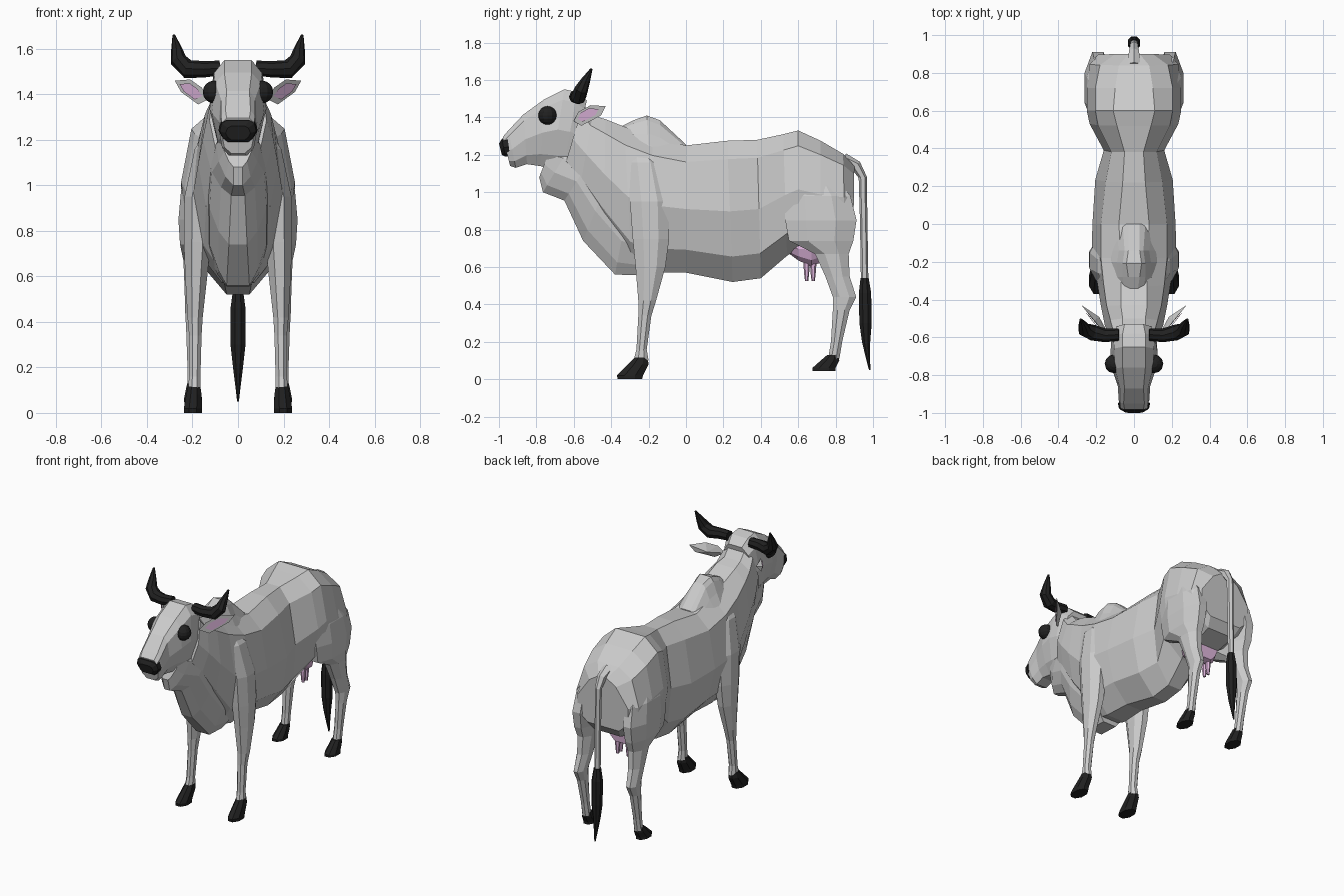
import bpy, bmesh
from math import cos, sin, tau
from mathutils import Vector

def material(name, rgb):
    m = bpy.data.materials.new(name)
    m.diffuse_color = (*rgb, 1)
    return m

HIDE = material("pale_hide", (1.0, 0.98, 0.98))
BLACK = material("black", (0.015, 0.015, 0.015))
PINK = material("pink", (0.76, 0.48, 0.74))

def finish(name, bm, mat):
    bmesh.ops.recalc_face_normals(bm, faces=bm.faces)
    me = bpy.data.meshes.new(name)
    bm.to_mesh(me)
    bm.free()
    me.materials.append(mat)
    ob = bpy.data.objects.new(name, me)
    bpy.context.collection.objects.link(ob)
    return ob

def loft(name, rings, mat=HIDE):
    """Skin closed rings of equal point count and cap both ends."""
    bm = bmesh.new()
    vs = [[bm.verts.new(p) for p in r] for r in rings]
    n = len(vs[0])
    for a, b in zip(vs, vs[1:]):
        for i in range(n):
            j = (i + 1) % n
            bm.faces.new((a[i], a[j], b[j], b[i]))
    bm.faces.new(vs[0])
    bm.faces.new(vs[-1])
    return finish(name, bm, mat)

def section(yt, zt, yb, zb, *w):
    """Left-right symmetric ring; half widths w run from top to bottom."""
    ts = (0, 0.13, 0.5, 0.82, 1)
    half = [(x, yt + (yb - yt) * t, zt + (zb - zt) * t) for x, t in zip(w, ts)]
    return half + [(-x, y, z) for x, y, z in reversed(half)]

def limb(name, side, rows, mat=HIDE, n=8):
    """Rows are (z, y0, y1, x0, x1) horizontal bounds of a chamfered ring."""
    rings = []
    for z, y0, y1, x0, x1 in rows:
        r = []
        for i in range(n):
            a = tau * (i + 0.5) / n
            r.append((side * ((x0 + x1) / 2 + (x1 - x0) / 2 * cos(a) * 1.08),
                      (y0 + y1) / 2 + (y1 - y0) / 2 * sin(a) * 1.08, z))
        rings.append(r)
    return loft(name, rings, mat)

def tube(name, path, radii, mat, n=8):
    path = [Vector(p) for p in path]
    rings = []
    for i, (p, r) in enumerate(zip(path, radii)):
        d = path[min(i + 1, len(path) - 1)] - path[max(i - 1, 0)]
        u = d.cross(Vector((0, 1, 0)) if abs(d.x) > 1e-6 else Vector((1, 0, 0))).normalized()
        v = d.cross(u).normalized()
        rings.append([p + r * (cos(tau * k / n) * u + sin(tau * k / n) * v) for k in range(n)])
    return loft(name, rings, mat)

# Torso and neck
loft("body", [section(*r) for r in (
    (.90, 1.14, .895, .80, .03, .10, .19, .19, .12),
    (.84, 1.205, .85, .74, .08, .18, .235, .215, .10),
    (.72, 1.275, .72, .70, .10, .205, .25, .225, .09),
    (.60, 1.33, .60, .70, .11, .205, .25, .225, .08),
    (.52, 1.31, .54, .66, .09, .19, .235, .20, .06),
    (.38, 1.28, .40, .54, .05, .12, .16, .14, .05),
    (.22, 1.275, .25, .52, .06, .15, .205, .165, .05),
    (.00, 1.25, .00, .57, .08, .175, .22, .17, .06),
    (-.18, 1.29, -.18, .57, .07, .175, .225, .17, .07),
    (-.33, 1.35, -.29, .60, .07, .16, .195, .15, .06),
    (-.43, 1.39, -.44, .80, .07, .145, .175, .14, .05),
    (-.50, 1.41, -.57, 1.0, .06, .125, .155, .12, .05),
    (-.55, 1.47, -.66, 1.10, .06, .11, .125, .10, .05))])

# Loose skin under the throat and chest
loft("dewlap", [section(*r) for r in (
    (-.20, .85, -.24, .555, .12, .14, .13, .09, .05),
    (-.31, .92, -.38, .56, .13, .14, .125, .085, .05),
    (-.42, 1.06, -.55, .74, .13, .14, .125, .085, .04),
    (-.52, 1.16, -.65, .955, .11, .125, .115, .075, .03),
    (-.64, 1.21, -.765, 1.0, .08, .095, .085, .055, .02),
    (-.73, 1.22, -.785, 1.08, .06, .075, .06, .04, .02))])

# Shoulder hump
loft("hump", [section(*r) for r in (
    (-.35, 1.35, -.33, 1.26, .02, .05, .08, .09, .09),
    (-.28, 1.385, -.28, 1.24, .03, .06, .09, .11, .12),
    (-.21, 1.41, -.20, 1.22, .04, .06, .09, .12, .14),
    (-.14, 1.385, -.14, 1.20, .03, .05, .08, .12, .14),
    (.00, 1.255, .00, 1.15, .03, .06, .10, .12, .12))])

# Head and muzzle
loft("head", [section(*r) for r in (
    (-.53, 1.49, -.62, 1.13, .05, .09, .11, .09, .04),
    (-.58, 1.535, -.66, 1.11, .06, .11, .12, .09, .04),
    (-.65, 1.55, -.72, 1.12, .06, .105, .125, .09, .04),
    (-.76, 1.495, -.78, 1.14, .06, .10, .115, .08, .04),
    (-.87, 1.415, -.85, 1.15, .05, .075, .085, .07, .04),
    (-.95, 1.33, -.91, 1.13, .055, .075, .082, .07, .04),
    (-.98, 1.295, -.94, 1.14, .05, .07, .07, .06, .03))])
loft("nose", [section(*r) for r in (
    (-.955, 1.295, -.94, 1.19, .045, .075, .086, .07, .045),
    (-.985, 1.285, -.965, 1.19, .05, .072, .08, .065, .045),
    (-1.0, 1.26, -.985, 1.20, .03, .045, .055, .045, .03))], BLACK)

# Tail and tuft
tube("tail", [(0, .84, 1.17), (0, .91, 1.14), (0, .945, 1.08), (0, .95, .85), (0, .955, .53)],
     [.04, .03, .022, .02, .02], HIDE, 6)
limb("tail_tuft", 1, [(z, y - r, y + r, -r, r) for z, y, r in (
    (.54, .955, .022), (.46, .957, .033), (.30, .96, .033), (.20, .963, .022),
    (.12, .972, .012), (.05, .982, .004))], BLACK)

# Udder
loft("udder", [section(*r) for r in (
    (.54, .72, .54, .68, .03, .06, .07, .06, .03),
    (.60, .76, .60, .635, .07, .09, .10, .08, .05),
    (.67, .78, .67, .605, .07, .10, .105, .09, .05),
    (.73, .80, .71, .62, .06, .09, .09, .07, .04))], PINK)

def ear(side):
    outline = ((.125, -.60, 1.38), (.16, -.575, 1.43), (.21, -.51, 1.465),
               (.278, -.43, 1.46), (.25, -.455, 1.41), (.175, -.56, 1.355))
    pts = [Vector((side * x, y, z)) for x, y, z in outline]
    mid = sum(pts, Vector()) / 6
    # Cupped outer shell
    bm = bmesh.new()
    rim = [bm.verts.new(p) for p in pts]
    back = bm.verts.new(mid + Vector((side * -.015, .03, -.005)))
    for i in range(6):
        bm.faces.new((rim[i], rim[(i + 1) % 6], back))
    bm.faces.new(rim)
    finish("ear", bm, HIDE)
    # Inner lining
    bm = bmesh.new()
    out = Vector((side * .006, -.006, 0))
    lining = [bm.verts.new(mid + (p - mid) * .65 + out) for p in pts]
    bm.faces.new(lining)
    finish("ear_lining", bm, PINK)

for s in (-1, 1):
    # Horn, ear, eye
    tube("horn", [(s * .08, -.585, 1.515), (s * .15, -.59, 1.51), (s * .22, -.575, 1.51),
                  (s * .262, -.56, 1.55), (s * .27, -.535, 1.60), (s * .282, -.505, 1.66)],
         [.033, .036, .042, .037, .024, .006], BLACK)
    ear(s)
    bm = bmesh.new()
    bmesh.ops.create_uvsphere(bm, u_segments=12, v_segments=8, radius=.05)
    bmesh.ops.translate(bm, verts=bm.verts, vec=(s * .105, -.74, 1.41))
    finish("eye", bm, BLACK)
    # Front leg with shoulder
    limb("front_leg", s, (
        (1.25, -.29, -.22, .08, .13), (1.16, -.31, -.14, .10, .19), (.95, -.30, -.09, .12, .235),
        (.75, -.285, -.09, .12, .238), (.60, -.27, -.11, .135, .232), (.42, -.255, -.16, .155, .222),
        (.34, -.255, -.185, .16, .215), (.16, -.265, -.21, .165, .215), (.10, -.28, -.20, .165, .22)))
    limb("front_hoof", s, ((.115, -.275, -.205, .165, .22), (.08, -.31, -.20, .16, .228),
                           (.02, -.37, -.23, .158, .238), (0, -.365, -.235, .158, .238)), BLACK)
    # Hind leg with thigh
    limb("hind_leg", s, (
        (1.10, .56, .78, .12, .21), (.98, .53, .88, .12, .25),
        (.85, .53, .912, .12, .262), (.74, .55, .895, .13, .255), (.67, .69, .87, .14, .24),
        (.55, .745, .875, .15, .235), (.44, .785, .91, .165, .232), (.37, .785, .875, .17, .228),
        (.20, .775, .835, .172, .222), (.11, .76, .82, .17, .222)))
    limb("hind_hoof", s, ((.13, .755, .815, .168, .223), (.10, .72, .82, .163, .23),
                          (.06, .675, .80, .158, .238), (.045, .675, .80, .158, .238)), BLACK)
    # Teats
    for y in (.645, .68):
        limb("teat", s, ((.64, y - .018, y + .018, .022, .058), (.56, y - .012, y + .012, .027, .053),
                         (.525, y - .008, y + .008, .031, .049)), PINK, 6)
